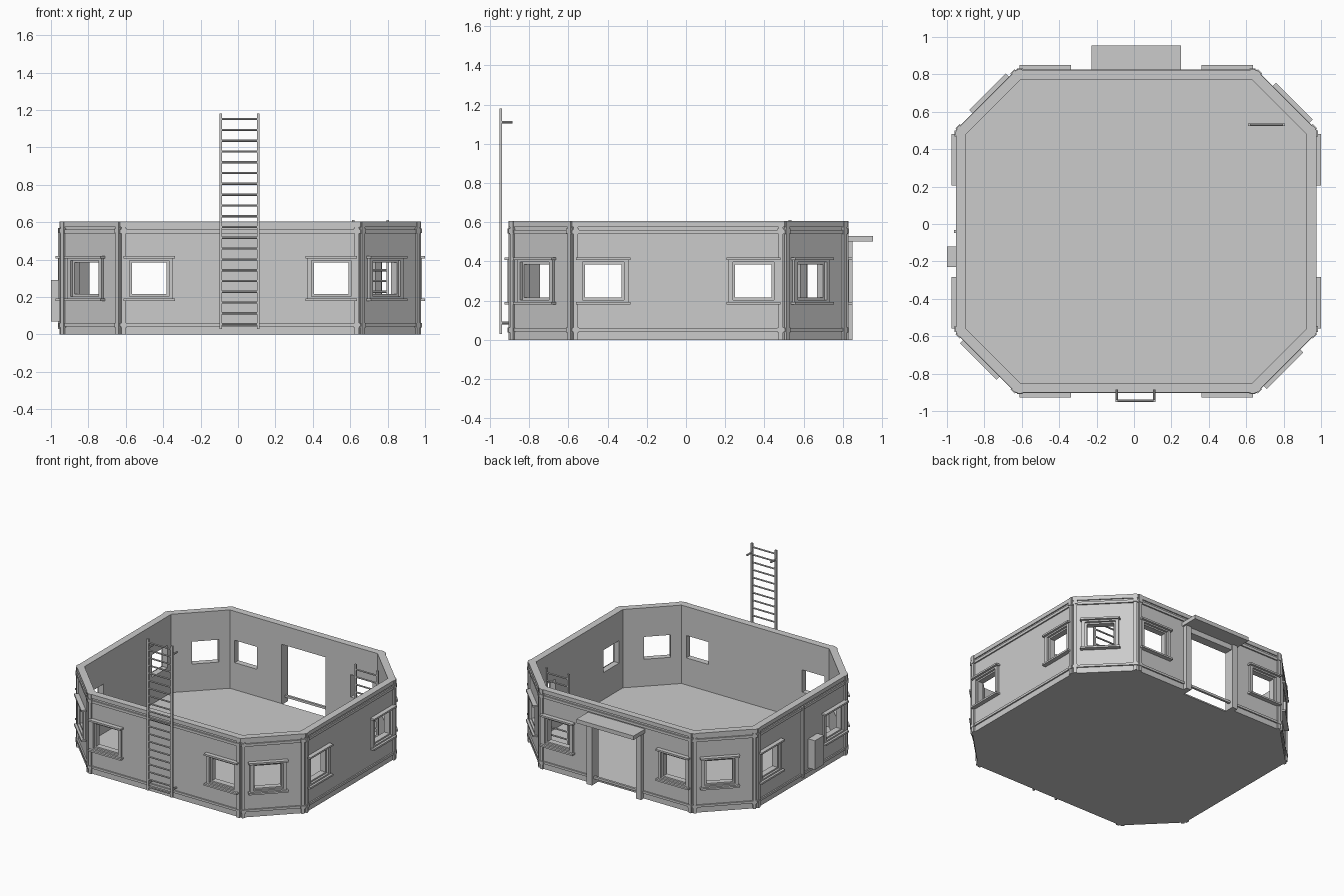
import bpy, bmesh, math
from mathutils import Matrix, Vector

if "Cube" in bpy.data.objects:
    bpy.data.objects.remove(bpy.data.objects["Cube"], do_unlink=True)

CENTRE = Vector((0.012, -0.039, 0))
WALL = 0.045          # wall thickness
HEIGHT = 0.605

grey = bpy.data.materials.new("plain_grey")
grey.use_nodes = True
grey.diffuse_color = (0.6, 0.6, 0.6, 1)
grey.node_tree.nodes["Principled BSDF"].inputs["Base Color"].default_value = (0.6, 0.6, 0.6, 1)


def finish(name, bm):
    bmesh.ops.recalc_face_normals(bm, faces=bm.faces)
    mesh = bpy.data.meshes.new(name)
    bm.to_mesh(mesh)
    bm.free()
    mesh.materials.append(grey)
    ob = bpy.data.objects.new(name, mesh)
    bpy.context.scene.collection.objects.link(ob)
    return ob


def box(bm, x, y, z, frame=Matrix()):
    """Box from three (min, max) ranges, placed in a local frame."""
    size = [b - a for a, b in (x, y, z)]
    mid = [(a + b) / 2 for a, b in (x, y, z)]
    mat = frame @ Matrix.Translation(mid) @ Matrix.Diagonal((*size, 1))
    bmesh.ops.create_cube(bm, size=1, matrix=mat)


def rod(bm, a, b, r):
    a, b = Vector(a), Vector(b)
    rot = (b - a).to_track_quat('Z', 'Y').to_matrix().to_4x4()
    bmesh.ops.create_cone(bm, cap_ends=True, segments=8, radius1=r, radius2=r,
                          depth=(b - a).length,
                          matrix=Matrix.Translation((a + b) / 2) @ rot)


def octagon(d):
    """Corners of the room outline, pushed outward by d from the inner face."""
    hx, hy, s = 0.91 + d, 0.81 + d, 1.43 + d * math.sqrt(2)
    cx, cy = s - hy, s - hx
    pts = [(-cx, -hy), (cx, -hy), (hx, -cy), (hx, cy),
           (cx, hy), (-cx, hy), (-hx, cy), (-hx, -cy)]
    return [CENTRE + Vector((px, py, 0)) for px, py in pts]


def ring(bm, d0, d1, z0, z1):
    loops = [[bm.verts.new((p.x, p.y, z)) for p in octagon(d)]
             for d, z in ((d0, z0), (d1, z0), (d1, z1), (d0, z1))]
    for k in range(4):
        a, b = loops[k], loops[(k + 1) % 4]
        for i in range(8):
            j = (i + 1) % 8
            bm.faces.new((a[i], a[j], b[j], b[i]))


# One local frame per wall: x along the wall, -y outward
outer = octagon(WALL)
sides = []
for i in range(8):
    a, b = outer[i], outer[(i + 1) % 8]
    t = (b - a).normalized()
    angle = math.atan2(t.y, t.x)
    frame = Matrix.Translation((a + b) / 2) @ Matrix.Rotation(angle, 4, 'Z')
    sides.append((frame, (b - a).length / 2))
BACK, LEFT_SIDE = sides[4][0], sides[6][0]

windows = []
for i, (frame, half) in enumerate(sides):
    spots = (-0.035,) if i % 2 else ((-0.487, 0.487) if i % 4 == 0 else (-0.383, 0.383))
    windows += [frame @ Matrix.Translation((s, 0, 0.3)) for s in spots]

# Walls with window and door openings
bm = bmesh.new()
ring(bm, 0, WALL, 0, HEIGHT)
walls = finish("walls", bm)
bm = bmesh.new()
for w in windows:
    box(bm, (-0.093, 0.093), (-0.1, 0.1), (-0.085, 0.085), w)
box(bm, (-0.185, 0.185), (-0.1, 0.1), (-0.1, 0.46), BACK)
cutter = finish("opening_cutter", bm)
cutter.hide_render = True
mod = walls.modifiers.new("openings", 'BOOLEAN')
mod.operation, mod.solver, mod.object = 'DIFFERENCE', 'EXACT', cutter
deps = bpy.context.evaluated_depsgraph_get()
cut_mesh = bpy.data.meshes.new_from_object(walls.evaluated_get(deps))
walls.modifiers.clear()
walls.data = cut_mesh
bpy.data.objects.remove(cutter, do_unlink=True)

# Floor slab
bm = bmesh.new()
base = bm.faces.new([bm.verts.new(p) for p in octagon(0)])
up = bmesh.ops.extrude_face_region(bm, geom=[base])["geom"]
bmesh.ops.translate(bm, vec=(0, 0, 0.01), verts=[v for v in up if isinstance(v, bmesh.types.BMVert)])
finish("floor", bm)

# Horizontal trim bands
for name, d, z0, z1 in (("top_band", 0.053, 0.575, HEIGHT),
                        ("upper_rail", 0.055, 0.54, 0.56),
                        ("lower_rail", 0.055, 0.043, 0.06)):
    bm = bmesh.new()
    ring(bm, 0.038, d, z0, z1)
    finish(name, bm)

# Paired corner posts with small clamps
posts, clamps = bmesh.new(), bmesh.new()
for frame, half in sides:
    for s in (-1, 1):
        c = s * (half - 0.016)
        box(posts, (c - 0.011, c + 0.011), (-0.012, 0.005), (0, HEIGHT), frame)
        for z in (0.05, 0.555):
            box(clamps, (c - 0.016, c + 0.016), (-0.016, 0.005), (z - 0.012, z + 0.012), frame)
finish("corner_posts", posts)
finish("post_clamps", clamps)

# Window frames, sills and headers
frames, ledges = bmesh.new(), bmesh.new()
for w in windows:
    for s in (-1, 1):
        box(frames, sorted((s * 0.105, s * 0.128)), (-0.016, 0.005), (-0.11, 0.11), w)
        box(frames, (-0.105, 0.105), (-0.016, 0.005), sorted((s * 0.096, s * 0.11)), w)
        box(ledges, (-0.138, 0.138), (-0.033, 0.005), sorted((s * 0.107, s * 0.12)), w)
finish("window_frames", frames)
finish("window_ledges", ledges)

# Doorway surround and canopy
bm = bmesh.new()
for s in (-1, 1):
    box(bm, sorted((s * 0.185, s * 0.228)), (-0.032, 0.005), (0, 0.5), BACK)
box(bm, (-0.185, 0.185), (-0.022, 0.005), (0.46, 0.5), BACK)
finish("door_surround", bm)
bm = bmesh.new()
box(bm, (-0.24, 0.24), (-0.139, 0.005), (0.5, 0.53), BACK)
finish("door_canopy", bm)

# Utility box and conduit on the side wall
bm = bmesh.new()
box(bm, (0.08, 0.19), (-0.057, 0.005), (0.07, 0.29), LEFT_SIDE)
finish("utility_box", bm)
bm = bmesh.new()
box(bm, (-0.008, 0.008), (-0.02, 0.005), (0.03, 0.57), LEFT_SIDE)
finish("conduit", bm)


def ladder(name, x0, x1, y, z0, z1, rung0, rungs, brackets=()):
    bm = bmesh.new()
    for x in (x0, x1):
        box(bm, (x - 0.007, x + 0.007), (y - 0.007, y + 0.007), (z0, z1))
        for z in brackets:
            rod(bm, (x, y, z), (x, y + 0.06, z), 0.007)
    for k in range(rungs):
        z = rung0 + k * 0.0577
        rod(bm, (x0, y, z), (x1, y, z), 0.006)
    finish(name, bm)


ladder("outer_ladder", -0.093, 0.108, -0.945, 0.03, 1.18, 0.055, 20, (0.085, 1.11))
ladder("inner_ladder", 0.617, 0.801, 0.53, 0.01, 0.612, 0.055, 10)
